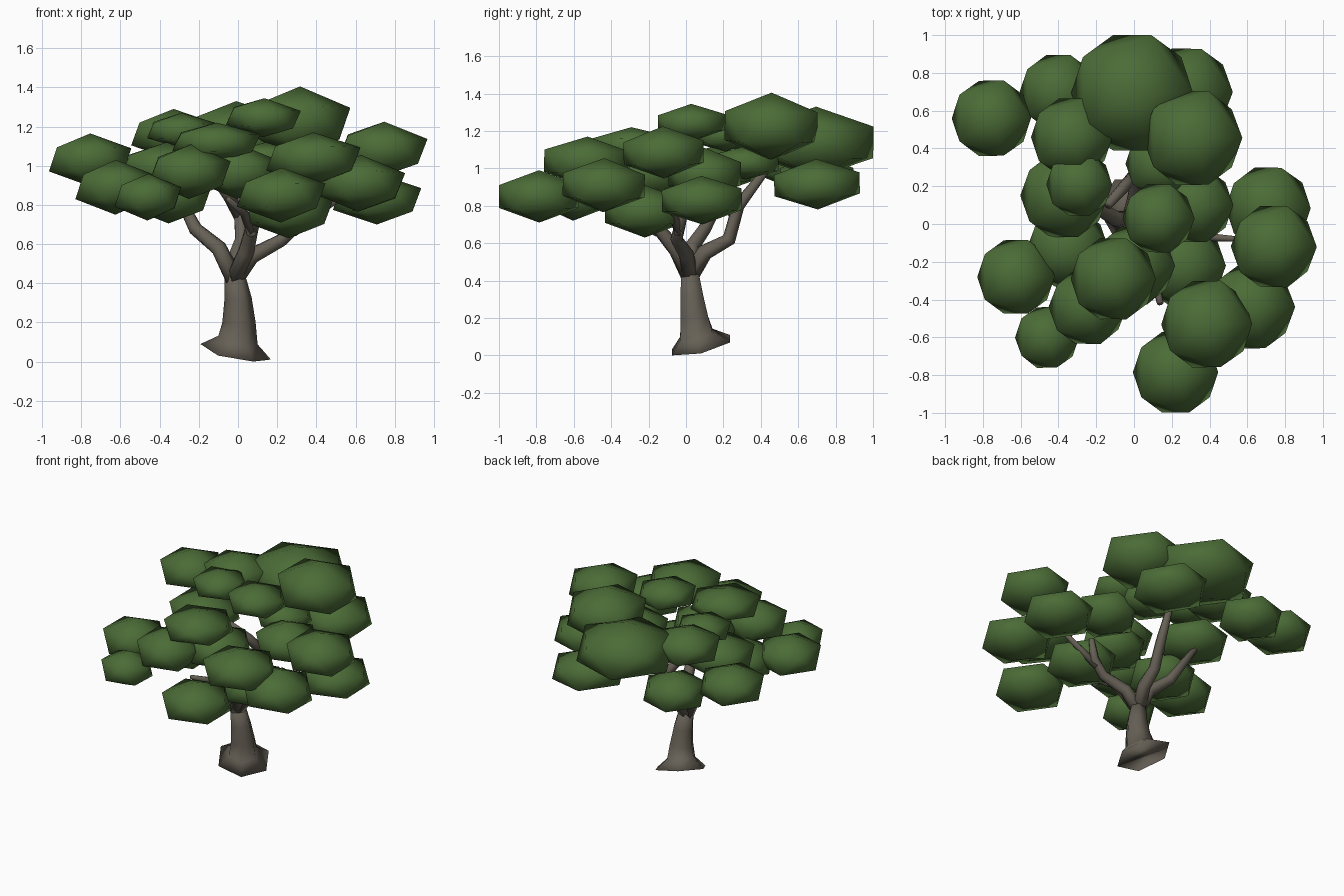
import bpy, bmesh, math, random
from mathutils import Vector, Matrix

random.seed(4)


def material(name, color):
    m = bpy.data.materials.new(name)
    m.diffuse_color = (*color, 1)
    return m


leaf = material("leaf green", (0.071, 0.15, 0.038))
bark = material("bark grey brown", (0.133, 0.117, 0.092))


def finish(bm, name, mat):
    bmesh.ops.recalc_face_normals(bm, faces=bm.faces)
    for f in bm.faces:
        f.smooth = True
    me = bpy.data.meshes.new(name)
    bm.to_mesh(me)
    bm.free()
    me.materials.append(mat)
    ob = bpy.data.objects.new(name, me)
    bpy.context.collection.objects.link(ob)
    return ob


def tube(name, points, sides=7, tilt=False):
    """Tapered tube through (x, y, z, radius) points; tilt slants the first rings."""
    bm = bmesh.new()
    pos = [Vector(p[:3]) for p in points]
    rings = []
    for i, p in enumerate(pos):
        d = pos[min(i + 1, len(pos) - 1)] - pos[max(i - 1, 0)]
        rot = Vector((0, 0, 1)).rotation_difference(d.normalized())
        ring = []
        for k in range(sides):
            a = math.tau * k / sides
            off = Vector((math.cos(a), math.sin(a), 0)) * points[i][3]
            v = p + (off if tilt and i < 2 else rot @ off)
            if tilt and i < 2:
                v.z = max(0, v.z - 0.22 * off.x + 0.25 * off.y)
            ring.append(bm.verts.new(v))
        rings.append(ring)
    for lo, hi in zip(rings, rings[1:]):
        for k in range(sides):
            n = (k + 1) % sides
            bm.faces.new((lo[k], lo[n], hi[n], hi[k]))
    bm.faces.new(rings[0])
    bm.faces.new(rings[-1])
    return finish(bm, name, bark)


# Trunk with a slanted root flare
tube("trunk", [(-0.012, 0.08, 0.05, 0.18), (0.0, 0.055, 0.11, 0.1),
               (0.005, 0.045, 0.2, 0.085), (0.0, 0.03, 0.32, 0.07),
               (-0.02, 0.02, 0.46, 0.05)], 6, True)

# Branches fanning out from the fork
fork = (-0.02, 0.02, 0.42, 0.048)
tube("left_branch", [fork, (-0.1, 0.03, 0.58, 0.042),
                     (-0.22, 0.1, 0.68, 0.036), (-0.33, 0.22, 0.9, 0.02)])
tube("right_branch", [fork, (0.07, 0.0, 0.54, 0.042), (0.22, -0.05, 0.62, 0.034),
                      (0.31, -0.03, 0.7, 0.03), (0.36, 0.0, 0.82, 0.018)])
tube("right_twig", [(0.28, -0.04, 0.66, 0.026), (0.4, -0.07, 0.76, 0.022),
                    (0.56, -0.08, 0.86, 0.014)])
tube("front_branch", [fork, (0.04, -0.05, 0.56, 0.042),
                      (0.07, -0.15, 0.68, 0.035), (0.14, -0.42, 0.88, 0.018)])
tube("front_twig", [(0.07, -0.15, 0.66, 0.028), (0.03, -0.3, 0.76, 0.022),
                    (-0.05, -0.46, 0.83, 0.014)])
tube("back_branch", [fork, (0.0, 0.1, 0.55, 0.045), (0.02, 0.23, 0.62, 0.038),
                     (0.01, 0.28, 0.8, 0.034), (0.05, 0.42, 0.98, 0.022)])
tube("upper_branch", [(0.01, 0.27, 0.74, 0.034), (-0.05, 0.2, 0.85, 0.032),
                      (-0.14, 0.1, 0.97, 0.025)])

# Leaf clumps: x, y, z, radius, half height
clumps = [
    (-0.755, 0.56, 1.03, 0.205, 0.135), (-0.625, -0.28, 0.89, 0.20, 0.14),
    (-0.46, -0.60, 0.84, 0.165, 0.12), (-0.245, -0.44, 0.97, 0.20, 0.14),
    (-0.11, -0.29, 1.12, 0.22, 0.10), (0.22, -0.785, 0.85, 0.22, 0.14),
    (0.385, -0.53, 1.035, 0.235, 0.135), (0.62, -0.44, 0.91, 0.225, 0.145),
    (0.74, -0.12, 1.085, 0.22, 0.14), (0.71, 0.085, 0.83, 0.22, 0.13),
    (0.31, 0.455, 1.225, 0.255, 0.18), (0.13, 0.03, 1.245, 0.185, 0.10),
    (-0.29, 0.21, 1.18, 0.17, 0.09), (-0.37, 0.15, 0.99, 0.225, 0.13),
    (-0.33, 0.46, 1.16, 0.21, 0.13), (-0.01, 0.695, 1.14, 0.315, 0.19),
    (0.28, 0.70, 0.915, 0.235, 0.135), (-0.40, 0.70, 0.94, 0.20, 0.14),
    (-0.35, -0.13, 0.845, 0.21, 0.14), (0.0, -0.22, 0.97, 0.21, 0.14),
    (0.26, -0.22, 0.77, 0.22, 0.14), (0.32, 0.10, 0.97, 0.20, 0.14),
    (0.14, 0.32, 1.03, 0.18, 0.09),
]
for i, (x, y, z, r, h) in enumerate(clumps):
    bm = bmesh.new()
    bmesh.ops.create_icosphere(bm, subdivisions=1, radius=1)
    s = r / 0.875
    m = (Matrix.Translation((x, y, z))
         @ Matrix.Rotation(random.uniform(-0.04, 0.04), 4, 'X')
         @ Matrix.Rotation(random.uniform(0, 0.06), 4, 'Y')
         @ Matrix.Diagonal((s, s, h, 1)))
    bmesh.ops.transform(bm, matrix=m, verts=bm.verts)
    # keep an upper-ring corner of each clump pointing to +x
    upper = max((v for v in bm.verts if v.co.z > z), key=lambda v: v.co.x)
    if upper.co.x < x + 0.88 * s:
        bmesh.ops.rotate(bm, verts=bm.verts, cent=(x, y, z),
                         matrix=Matrix.Rotation(math.pi, 3, 'Z'))
    finish(bm, f"leaf_clump_{i + 1}", leaf)
